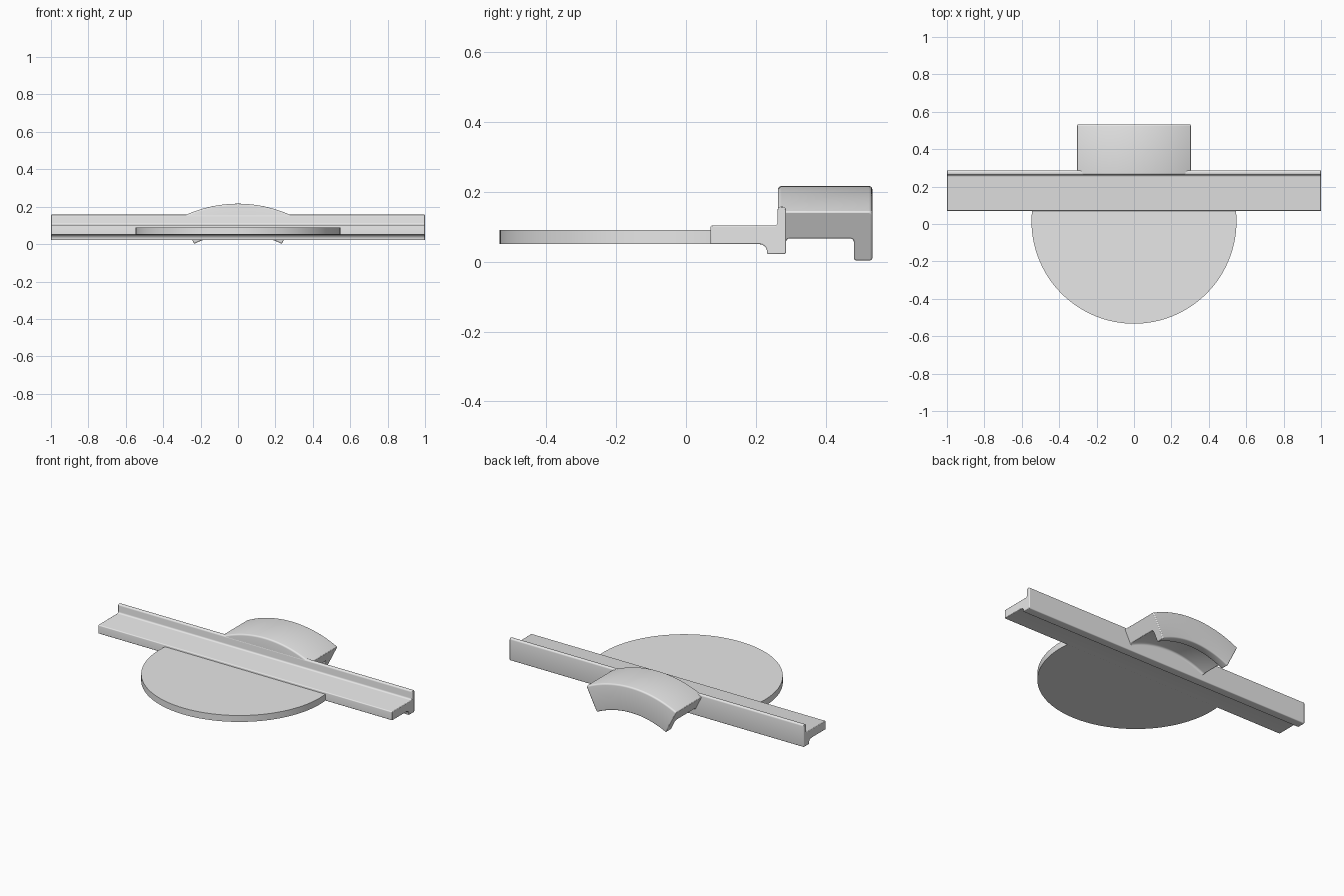
import bpy, bmesh, math
from mathutils import Vector

cube = bpy.data.objects.get("Cube")
if cube:
    bpy.data.objects.remove(cube, do_unlink=True)

grey = bpy.data.materials.new("plain grey")
grey.use_nodes = True
grey.diffuse_color = (0.8, 0.8, 0.8, 1)
grey.node_tree.nodes["Principled BSDF"].inputs["Base Color"].default_value = (0.8, 0.8, 0.8, 1)


def rounded(corners, steps=4):
    """Turn (a, b, radius) corners into a profile with arc-shaped corners."""
    points = []
    for i, (a, b, radius) in enumerate(corners):
        p = Vector((a, b))
        if radius == 0:
            points.append(p)
            continue
        u = (Vector(corners[i - 1][:2]) - p).normalized()
        v = (Vector(corners[(i + 1) % len(corners)][:2]) - p).normalized()
        # Square corners: sweep a quarter circle between the tangent points
        centre = p + (u + v) * radius
        for k in range(steps + 1):
            t = k / steps * math.pi / 2
            points.append(centre - v * radius * math.cos(t) - u * radius * math.sin(t))
    return points


def loft(name, rings, bevel=0):
    """Skin a row of matching closed rings and cap both ends."""
    bm = bmesh.new()
    loops = [[bm.verts.new(co) for co in ring] for ring in rings]
    n = len(loops[0])
    for one, two in zip(loops, loops[1:]):
        for i in range(n):
            j = (i + 1) % n
            bm.faces.new((one[i], one[j], two[j], two[i]))
    bm.faces.new(loops[0])
    bm.faces.new(loops[-1])
    bmesh.ops.recalc_face_normals(bm, faces=bm.faces)
    mesh = bpy.data.meshes.new(name)
    bm.to_mesh(mesh)
    bm.free()
    mesh.materials.append(grey)
    obj = bpy.data.objects.new(name, mesh)
    bpy.context.collection.objects.link(obj)
    if bevel:
        mod = obj.modifiers.new("soft ends", 'BEVEL')
        mod.width = bevel
        mod.segments = 2
        mod.limit_method = 'ANGLE'
        mod.angle_limit = math.radians(50)
    bpy.ops.object.select_all(action='DESELECT')
    obj.select_set(True)
    bpy.context.view_layer.objects.active = obj
    bpy.ops.object.shade_smooth_by_angle(angle=math.radians(35))
    return obj


# Round plate, cut straight where it runs inside the rail
radius, centre_y, cut_y = 0.548, 0.015, 0.15
start = math.asin((cut_y - centre_y) / radius)
steps = 72
outline = []
for k in range(steps + 1):
    a = start - (math.pi + 2 * start) * k / steps
    outline.append((radius * math.cos(a), centre_y + radius * math.sin(a)))
loft("round_plate", [[(x, y, z) for x, y in outline] for z in (0.0505, 0.09)])

# Long rail with a raised back wall and a foot
rail = rounded([
    (0.07, 0.05, 0), (0.07, 0.103, 0.006), (0.262, 0.103, 0.01),
    (0.262, 0.157, 0.009), (0.286, 0.157, 0.009), (0.286, 0.021, 0.006),
    (0.232, 0.021, 0), (0.232, 0.05, 0.022),
])
loft("rail", [[(x, y, z) for y, z in rail] for x in (-1, 1)], 0.003)

# Arched hood with a down-turned lip, swept about an axis below the rail
axis_z, half_angle = -0.463, math.radians(26.8)
hood = rounded([
    (0.263, 0.679, 0.01), (0.533, 0.679, 0.01), (0.533, 0.52, 0.008),
    (0.48, 0.52, 0.008), (0.48, 0.591, 0.012), (0.286, 0.591, 0.012),
    (0.286, 0.57, 0), (0.263, 0.57, 0),
])
rings = []
for k in range(33):
    a = half_angle * (k / 16 - 1)
    rings.append([(r * math.sin(a), y, axis_z + r * math.cos(a)) for y, r in hood])
loft("arched_hood", rings, 0.005)
